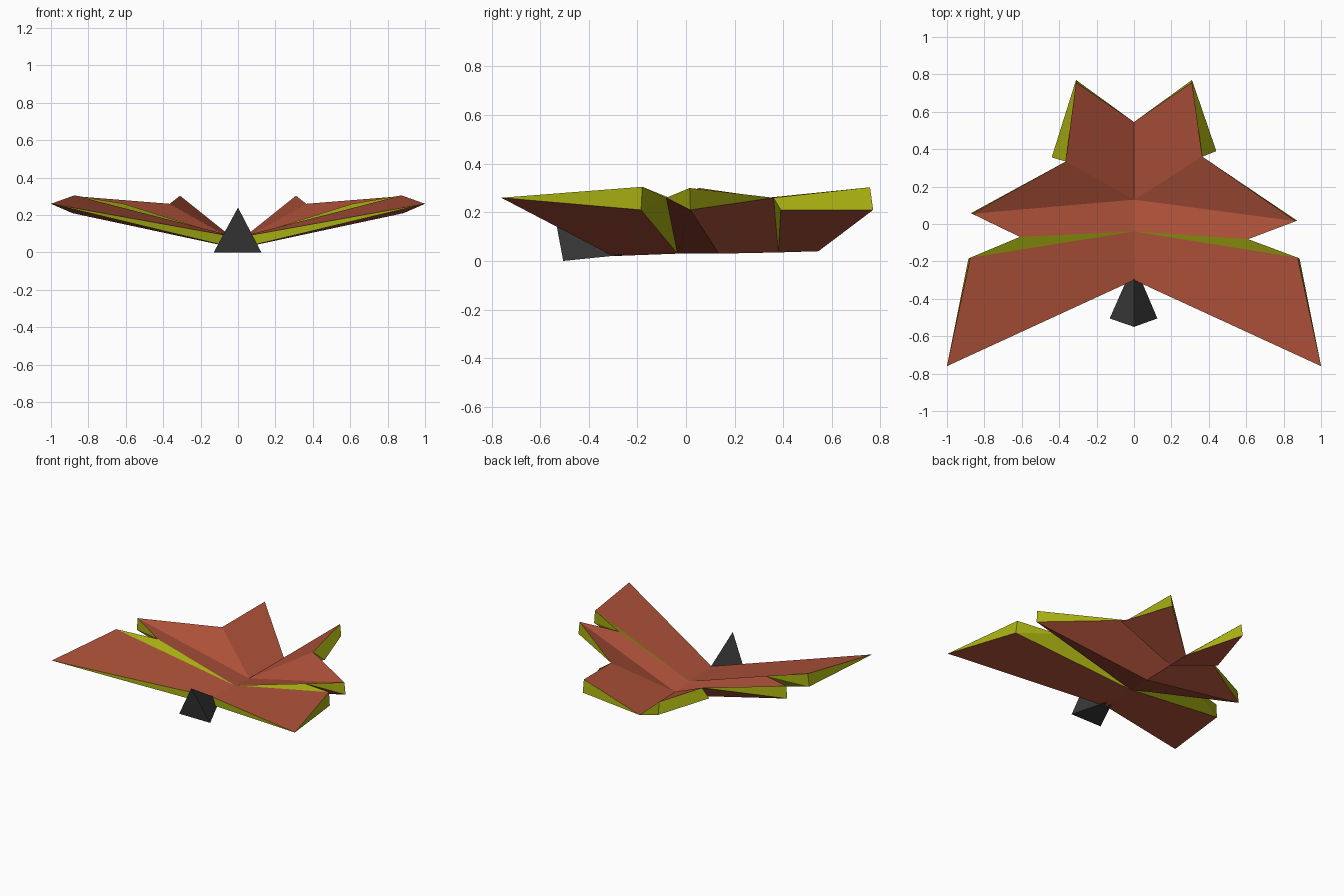
import bpy
import bmesh

if "Cube" in bpy.data.objects:
    bpy.data.objects.remove(bpy.data.objects["Cube"])


def material(name, rgb):
    m = bpy.data.materials.new(name)
    m.diffuse_color = (*rgb, 1)
    m.use_nodes = True
    m.node_tree.nodes["Principled BSDF"].inputs["Base Color"].default_value = m.diffuse_color
    return m


RUST = material("rust_feather", (0.43, 0.084, 0.042))
OLIVE = material("olive_edge", (0.39, 0.43, 0.006))
DARK = material("dark_beak", (0.04, 0.04, 0.04))


def finish(name, bm, mats):
    bmesh.ops.remove_doubles(bm, verts=bm.verts, dist=0.0005)
    bmesh.ops.recalc_face_normals(bm, faces=bm.faces)
    me = bpy.data.meshes.new(name)
    bm.to_mesh(me)
    bm.free()
    for m in mats:
        me.materials.append(m)
    ob = bpy.data.objects.new(name, me)
    bpy.context.collection.objects.link(ob)
    return ob


def half_points(s):
    """Corner points of one half; s is the side, with a slight skew between sides."""
    p = dict(
        # spine, upper (u) and lower (l)
        front_u=(0, -0.30, 0.08), front_l=(0, -0.30, 0.02),
        neck_u=(0, -0.04, 0.068), neck_l=(0, -0.035, 0.03),
        mid_u=(0, 0.13, 0.055), mid_l=(0, 0.135, 0.03),
        rump_l=(0, 0.38, 0.035), end=(0, 0.545, 0.04),
        # front wing
        tip=(1.0, -0.76, 0.26),
        wing_u=(0.875, -0.18, 0.305), wing_l=(0.885, -0.185, 0.21),
        # middle wing
        gap=(0.61, -0.075 - 0.006 * s, 0.26),
        fin_u=(0.865, 0.035 - 0.02 * s, 0.30), fin_l=(0.872, 0.038 - 0.02 * s, 0.21),
        # tail
        notch=(0.365, 0.347 + 0.013 * s, 0.26),
        flap=(0.44, 0.373 + 0.017 * s, 0.21),
        tail_u=(0.31, 0.757, 0.303), tail_l=(0.31, 0.77, 0.21),
    )
    return {k: (x * s, y, z) for k, (x, y, z) in p.items()}


# Broad upper and lower panels
PANELS = [
    "front_u tip wing_u neck_u", "neck_u gap fin_u mid_u",
    "mid_u fin_u notch", "mid_u notch tail_u end",
    "front_l tip wing_l neck_l", "neck_l gap fin_l mid_l",
    "mid_l fin_l notch rump_l", "rump_l flap tail_l end",
]
# Thin faces around the rim
RIMS = [
    "front_u tip front_l", "tip wing_u wing_l",
    "neck_u wing_u gap", "gap wing_u wing_l", "gap wing_l neck_l",
    "gap fin_u fin_l", "fin_u fin_l notch",
    "notch tail_u tail_l flap", "notch flap rump_l", "end tail_u tail_l",
]

# Folded wings and tail
bm = bmesh.new()
for side in (1, -1):
    verts = {k: bm.verts.new(co) for k, co in half_points(side).items()}
    for index, group in enumerate((PANELS, RIMS)):
        for names in group:
            f = bm.faces.new([verts[n] for n in names.split()])
            f.material_index = index
finish("wings_and_tail", bm, (RUST, OLIVE))

# Beak: a four-sided wedge pointing back under the spine
bm = bmesh.new()
a, b, c, d = [bm.verts.new(co) for co in (
    (0, -0.55, 0.24), (-0.13, -0.505, 0.0), (0.125, -0.505, 0.0), (0, -0.21, 0.03))]
for face in ((a, b, c), (a, c, d), (a, d, b), (b, d, c)):
    bm.faces.new(face)
finish("beak", bm, (DARK,))
